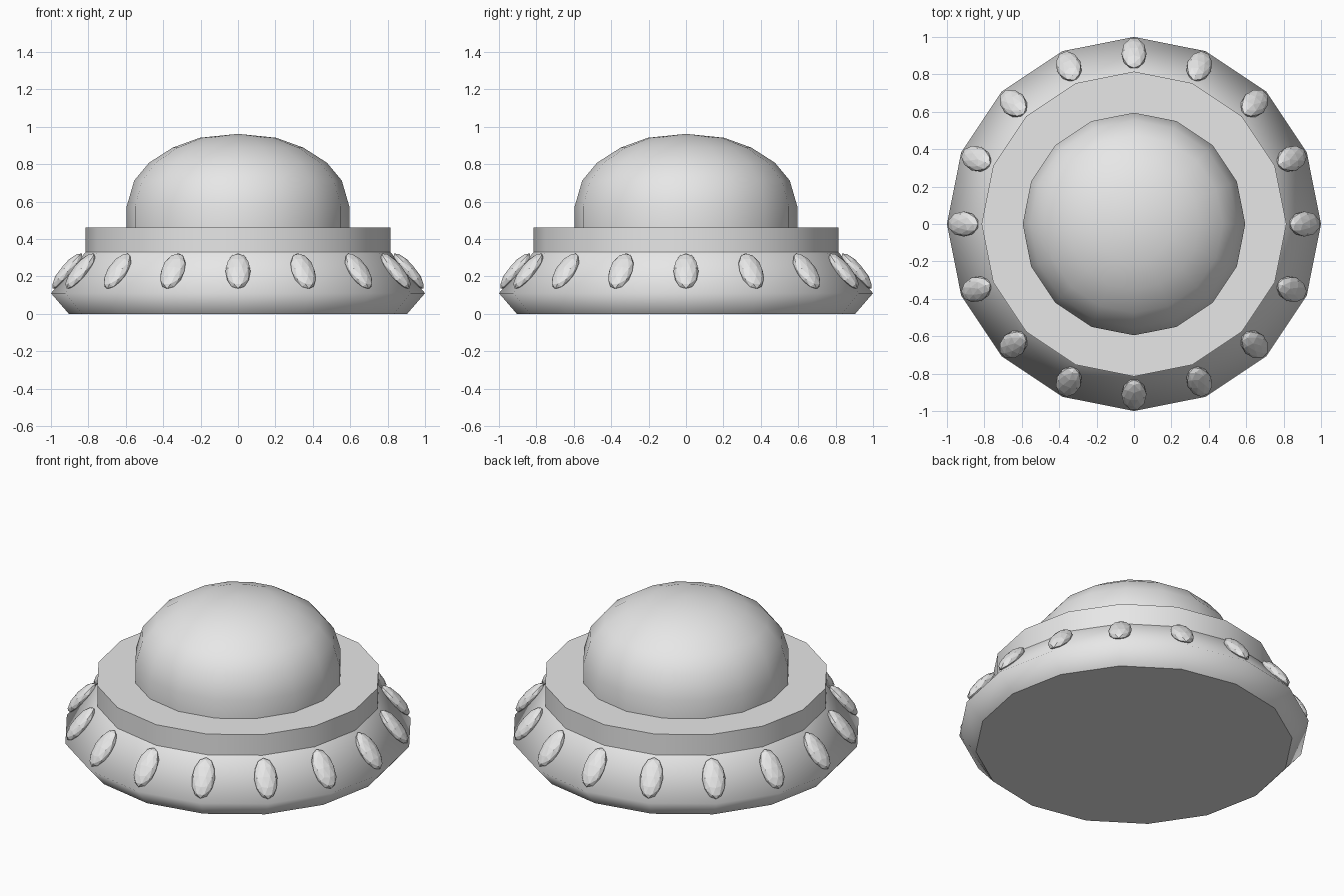
import bpy, bmesh, math
from mathutils import Matrix, Vector

if "Cube" in bpy.data.objects:
    bpy.data.objects.remove(bpy.data.objects["Cube"])

SIDES = 16

grey = bpy.data.materials.new("plain_grey")
grey.diffuse_color = (0.8, 0.8, 0.8, 1)
grey.use_nodes = True
grey.node_tree.nodes["Principled BSDF"].inputs["Base Color"].default_value = grey.diffuse_color


def finish(bm, name):
    bmesh.ops.recalc_face_normals(bm, faces=bm.faces)
    mesh = bpy.data.meshes.new(name)
    bm.to_mesh(mesh)
    bm.free()
    mesh.materials.append(grey)
    obj = bpy.data.objects.new(name, mesh)
    bpy.context.collection.objects.link(obj)
    return obj


def lathe(name, profile, cap_bottom=False, cap_top=False, tip=None):
    """Spin (radius, height) points into a smooth 16-sided shell with flat caps."""
    bm = bmesh.new()
    rings = []
    for r, z in profile:
        rings.append([bm.verts.new((r * math.cos(i * math.tau / SIDES),
                                    r * math.sin(i * math.tau / SIDES), z))
                      for i in range(SIDES)])
    for low, high in zip(rings, rings[1:]):
        for i in range(SIDES):
            j = (i + 1) % SIDES
            bm.faces.new((low[i], low[j], high[j], high[i])).smooth = True
    if tip is not None:
        top = bm.verts.new((0, 0, tip))
        for i in range(SIDES):
            bm.faces.new((rings[-1][i], rings[-1][(i + 1) % SIDES], top)).smooth = True
    caps = []
    if cap_bottom:
        caps.append(bm.faces.new(rings[0][::-1]))
    if cap_top:
        caps.append(bm.faces.new(rings[-1]))
    for cap in caps:
        for edge in cap.edges:
            edge.smooth = False
    return finish(bm, name)


# Flared lower hull, collar ring and dome
lathe("hull", [(0.905, 0), (1.0, 0.11), (0.815, 0.33)], cap_bottom=True)
lathe("collar", [(0.815, 0.33), (0.815, 0.46)], cap_top=True)
lathe("dome", [(0.595, 0.46), (0.595, 0.575), (0.555, 0.712), (0.475, 0.808),
               (0.35, 0.888), (0.205, 0.941)], tip=0.962)

# Faceted oval lamps lying on the sloped hull, one at every corner
slope = math.atan2(1.0 - 0.815, 0.33 - 0.11)
for k in range(SIDES):
    bm = bmesh.new()
    place = (Matrix.Rotation(k * math.tau / SIDES, 4, 'Z')
             @ Matrix.Translation((0.912, 0, 0.228))
             @ Matrix.Rotation(-slope, 4, 'Y')
             @ Matrix.Diagonal(Vector((0.038, 0.067, 0.122, 1))))
    bmesh.ops.create_icosphere(bm, subdivisions=2, radius=1, matrix=place)
    finish(bm, f"lamp_{k + 1}")
